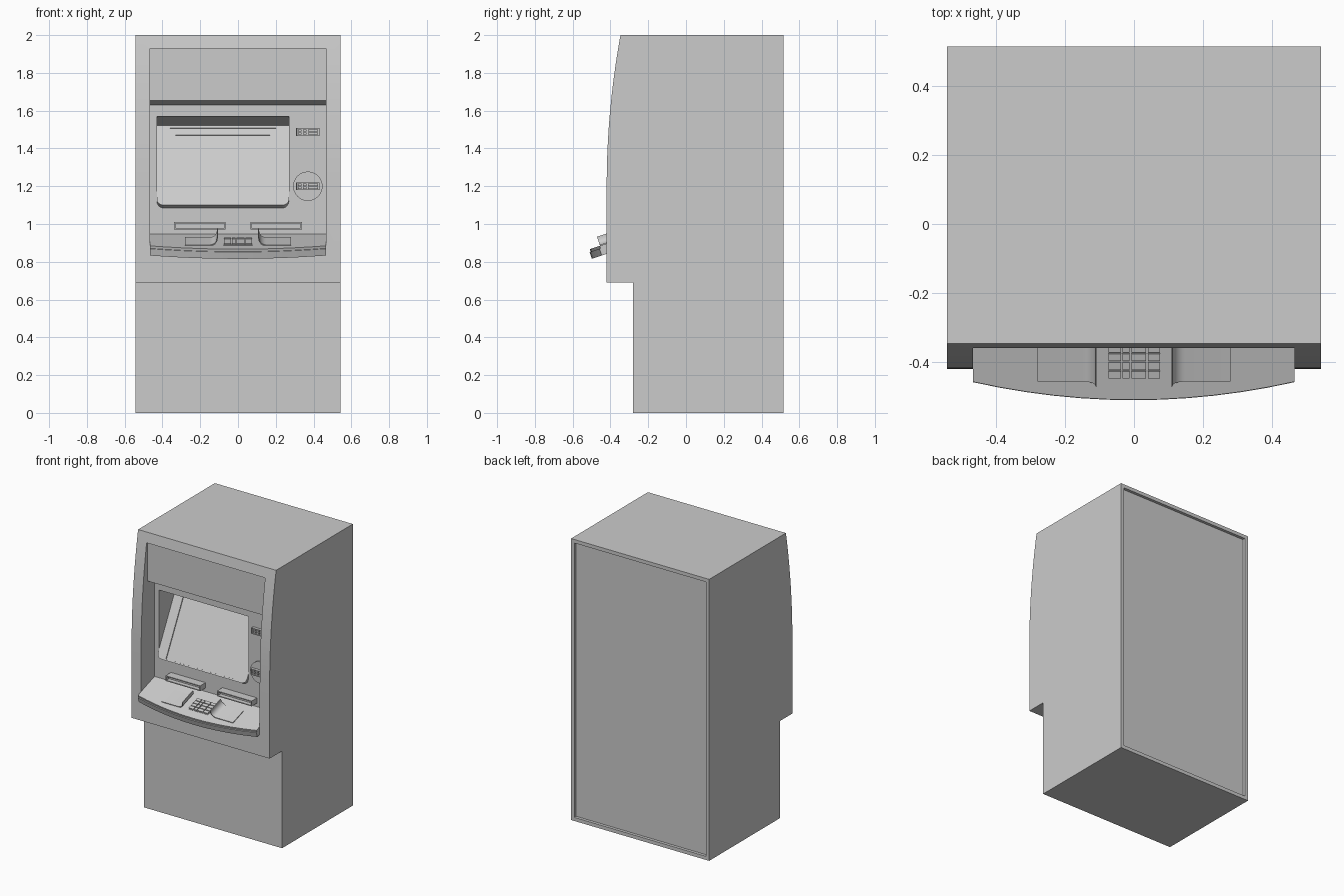
import bpy, bmesh
from math import radians, sin, cos, pi
from mathutils import Matrix, Vector

cube = bpy.data.objects.get("Cube")
if cube:
    bpy.data.objects.remove(cube, do_unlink=True)

grey = bpy.data.materials.new("light grey")
grey.use_nodes = True
colour = (0.6, 0.6, 0.6, 1)
grey.diffuse_color = colour
grey.node_tree.nodes["Principled BSDF"].inputs["Base Color"].default_value = colour

# Frames: profile in y-z swept along x, and planes leaning back by an angle
SIDE = Matrix(((0, 0, 1, 0), (1, 0, 0, 0), (0, 1, 0, 0), (0, 0, 0, 1)))


def plane(x, y, z, angle):
    return Matrix.Translation((x, y, z)) @ Matrix.Rotation(radians(angle), 4, 'X')


def prism(name, pts, low, high, frame, sunken=None):
    """Sweep an outline from low to high; sunken = (direction, border, depth)."""
    bm = bmesh.new()
    base = bm.faces.new([bm.verts.new((p, q, low)) for p, q in pts])
    new = bmesh.ops.extrude_face_region(bm, geom=[base])["geom"]
    bmesh.ops.translate(bm, verts=[v for v in new if isinstance(v, bmesh.types.BMVert)],
                        vec=(0, 0, high - low))
    bm.transform(frame)
    bmesh.ops.recalc_face_normals(bm, faces=bm.faces)
    if sunken:
        direction, border, depth = sunken
        bm.normal_update()
        inward = Vector(direction)
        face = max(bm.faces, key=lambda f: f.normal.dot(inward))
        bmesh.ops.inset_region(bm, faces=[face], thickness=border)
        bmesh.ops.inset_region(bm, faces=[face], thickness=0.0005)
        bmesh.ops.translate(bm, verts=list(face.verts), vec=inward * -depth)
    mesh = bpy.data.meshes.new(name)
    bm.to_mesh(mesh)
    bm.free()
    mesh.materials.append(grey)
    obj = bpy.data.objects.new(name, mesh)
    bpy.context.collection.objects.link(obj)
    return obj


def rect(x0, x1, y0, y1):
    return [(x0, y0), (x1, y0), (x1, y1), (x0, y1)]


def quarter(steps=4):
    return [i * pi / 2 / steps for i in range(steps + 1)]


def round_bottom(x0, x1, y0, y1, r):
    left = [(x0 + r - r * cos(a), y0 + r - r * sin(a)) for a in quarter()]
    right = [(x0 + x1 - x, y) for x, y in reversed(left)]
    return left + right + [(x1, y1), (x0, y1)]


def activate(obj):
    bpy.ops.object.select_all(action='DESELECT')
    obj.select_set(True)
    bpy.context.view_layer.objects.active = obj


def cut(target, cutter):
    cutter.hide_render = True
    mod = target.modifiers.new("cut", 'BOOLEAN')
    mod.operation = 'DIFFERENCE'
    mod.solver = 'EXACT'
    mod.object = cutter
    activate(target)
    bpy.ops.object.modifier_apply(modifier=mod.name)
    bpy.data.objects.remove(cutter, do_unlink=True)


# Cabinet: curved upper front, stepped back base, framed rear panel
bow = [(-0.42 + 0.073 * (i / 10) ** 2, 1.2 + 0.08 * i) for i in range(11)]
outline = [(0.515, 0), (-0.28, 0), (-0.28, 0.69), (-0.42, 0.69)] + bow + [(0.515, 2)]
cabinet = prism("cabinet", outline, -0.5425, 0.5425, SIDE, ((0, 1, 0), 0.036, 0.02))

# Front opening with a sign panel above a deeper fascia
opening = [(-0.6, 1.93), (-0.349, 1.93), (-0.349, 1.655), (-0.27, 1.63), (-0.27, 0.85), (-0.6, 0.85)]
cut(cabinet, prism("opening_cutter", opening, -0.467, 0.465, SIDE))
pocket = [(-0.32, 1.582), (-0.27, 1.57), (-0.04, 1.51), (-0.04, 1.12), (-0.32, 1.12)]
cut(cabinet, prism("screen_pocket_cutter", pocket, -0.43, 0.27, SIDE))
activate(cabinet)
bpy.ops.object.shade_smooth_by_angle(angle=radians(12))

# Leaning screen housing with recessed display
screen_frame = plane(0, -0.30, 1.10, 62.4)
housing = prism("screen_housing", round_bottom(-0.43, 0.27, 0, 0.475, 0.035), -0.04, 0, screen_frame)
cut(housing, prism("display_cutter", rect(-0.36, 0.20, 0.01, 0.46), -0.007, 0.02, screen_frame))
prism("display_top_strip", rect(-0.33, 0.17, 0.42, 0.427), -0.008, -0.002, screen_frame)

# Sloping shelf with bowed front edge and a set-back top
shelf_frame = plane(0, -0.515, 0.865, 18.5)
edge = [(-0.467 + 0.932 * i / 12, 0.055 * (i / 6 - 1) ** 2) for i in range(13)]
back = [(0.465, 0.26), (-0.467, 0.26)]
prism("shelf", edge + back, -0.052, -0.014, shelf_frame)
prism("shelf_top", [(x, y + 0.006) for x, y in edge] + back, -0.014, 0, shelf_frame)

# Curved privacy guards either side of the keypad, swept up the shelf slope
guard_frame = shelf_frame @ Matrix.Rotation(radians(90), 4, 'X')
upright = plane(0, 0, 0, 90)
for side, label in ((1, "left"), (-1, "right")):
    top = [(0.148 - 0.036 * sin(a), 0.041 - 0.036 * cos(a)) for a in quarter(6)]
    under = [(0.148 - 0.041 * sin(a), 0.041 - 0.041 * cos(a)) for a in quarter(6)]
    profile = [(0.28, 0.005)] + top + [(0.112, 0.05), (0.107, 0.05)] + under[::-1] + [(0.28, 0)]
    guard = prism(label + "_guard", [(side * x, h) for x, h in profile], -0.19, -0.063, guard_frame)
    activate(guard)
    bpy.ops.object.shade_smooth_by_angle(angle=radians(30))

    # Slot bezel projecting from the fascia behind the guard
    span = sorted((side * 0.066, side * 0.338))
    prism(label + "_slot_bezel", rect(*span, 0.972, 1.01), 0.26, 0.33, upright,
          ((0, -1, 0), 0.009, 0.03))

# Keypad
prism("keypad_base", rect(-0.078, 0.078, 0.07, 0.18), -0.005, 0.002, shelf_frame)
for row in range(4):
    for x, half in ((-0.056, 0.018), (-0.023, 0.010), (0.014, 0.021), (0.058, 0.017)):
        y = 0.085 + row * 0.0265
        prism("key", rect(x - half, x + half, y - 0.011, y + 0.011), 0, 0.009, shelf_frame)

# Card reader and round reader on the fascia, with blocks in sunken bodies
ring = [(0.37 + 0.078 * cos(i * pi / 12), 1.2 + 0.078 * sin(i * pi / 12)) for i in range(24)]
prism("round_reader_plate", ring, 0.26, 0.28, upright)
for label, z, front in (("card_reader", 1.487, 0.27), ("round_reader", 1.2, 0.28)):
    prism(label + "_body", rect(0.308, 0.432, z - 0.021, z + 0.021), front - 0.01, front + 0.02,
          upright, ((0, -1, 0), 0.004, 0.015))
    for x, half in ((0.327, 0.009), (0.353, 0.009), (0.397, 0.026)):
        for dz in (-0.008, 0.008):
            prism(label + "_block", rect(x - half, x + half, z + dz - 0.006, z + dz + 0.006),
                  front, front + 0.018, upright)
